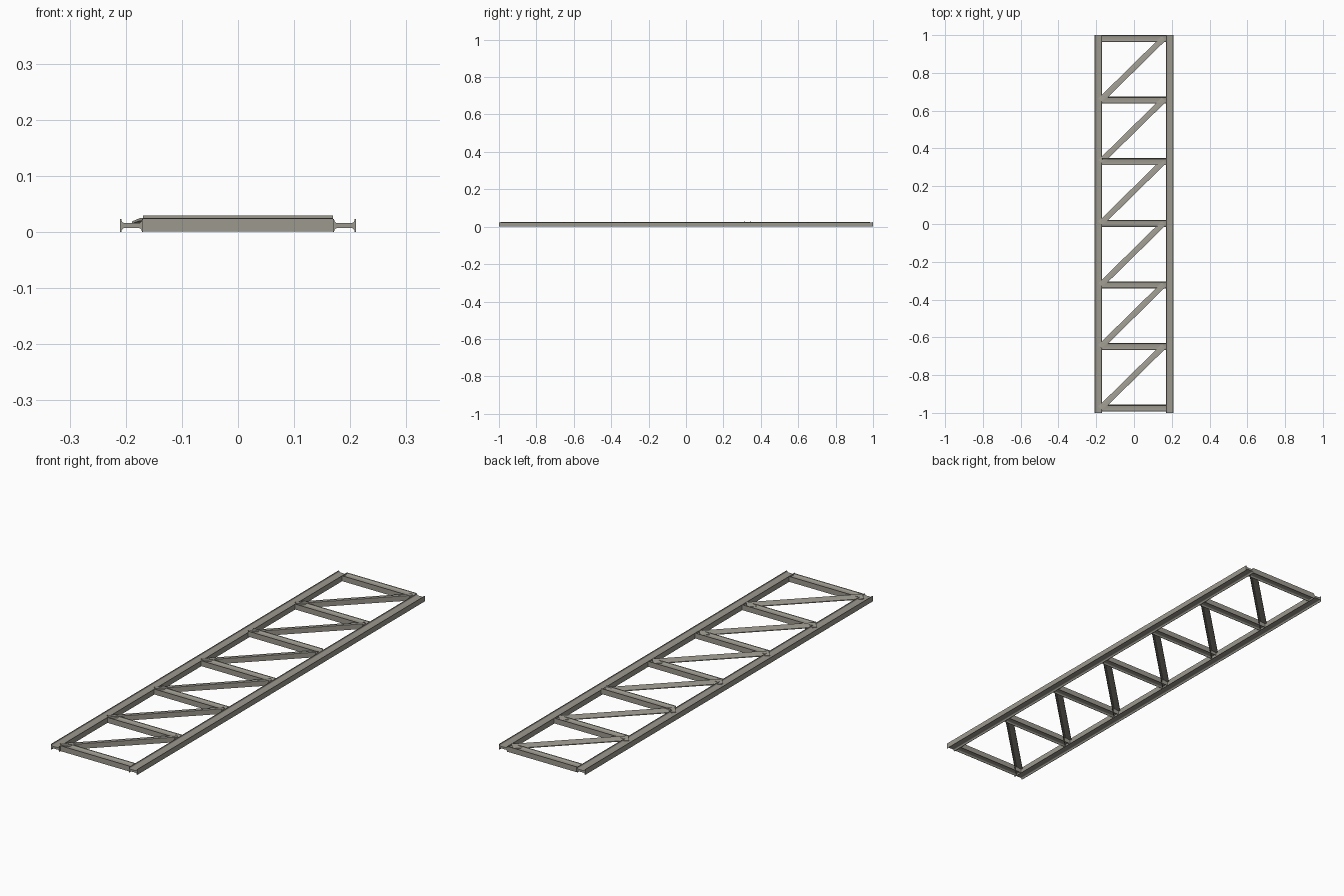
import bpy, bmesh, math
from mathutils import Vector

if "Cube" in bpy.data.objects:
    bpy.data.objects.remove(bpy.data.objects["Cube"])

steel = bpy.data.materials.new("weathered grey steel")
steel.diffuse_color = (0.33, 0.315, 0.27, 1)
steel.use_nodes = True
steel.node_tree.nodes["Principled BSDF"].inputs["Base Color"].default_value = steel.diffuse_color


def h_profile(hw, hh, flange, web, r):
    """H section lying on its side: upright flanges, horizontal filleted web."""
    xi, q = hw - flange, [(hw, hh), (hw - flange, hh)]
    for i in range(5):
        a = math.radians(90 * i / 4)
        q.append((xi - r + r * math.cos(a), web + r - r * math.sin(a)))
    left = [(-x, z) for x, z in reversed(q)]
    top = q + left
    return top + [(x, -z) for x, z in reversed(top)]


def extrude(name, profile, start, end):
    """Sweep a profile (side, up) straight from start to end."""
    start, end = Vector(start), Vector(end)
    d = (end - start).normalized()
    up = Vector((0, 0, 1))
    side = d.cross(up)
    bm = bmesh.new()
    a = [bm.verts.new(start + side * s + up * z) for s, z in profile]
    b = [bm.verts.new(end + side * s + up * z) for s, z in profile]
    n = len(profile)
    bm.faces.new(a)
    bm.faces.new(b[::-1])
    for i in range(n):
        j = (i + 1) % n
        bm.faces.new((a[i], b[i], b[j], a[j]))
    bmesh.ops.recalc_face_normals(bm, faces=bm.faces)
    me = bpy.data.meshes.new(name)
    bm.to_mesh(me)
    bm.free()
    me.materials.append(steel)
    ob = bpy.data.objects.new(name, me)
    bpy.context.collection.objects.link(ob)
    bpy.context.view_layer.objects.active = ob
    bpy.ops.object.select_all(action='DESELECT')
    ob.select_set(True)
    bpy.ops.object.shade_smooth_by_angle(angle=math.radians(35))
    return ob


# long side rails
rail = h_profile(0.0205, 0.0118, 0.0025, 0.0045, 0.0055)
for s, label in ((-1, "left"), (1, "right")):
    extrude(label + "_rail", rail, (s * 0.1895, -1, 0.0118), (s * 0.1895, 1, 0.0118))

# cross beams, one of them sitting slightly proud
cross = h_profile(0.0185, 0.0118, 0.0025, 0.0045, 0.0055)
ys = [-0.975 + 0.3262 * i for i in range(7)]
for i, y in enumerate(ys):
    z = 0.018 if i == 4 else 0.0128
    extrude("cross_beam_%d" % (i + 1), cross, (-0.169, y, z), (0.169, y, z))

# diagonal angle-iron braces: sloping top flange and a hanging leg
brace = [(-0.0155, 0.019), (0.005, 0.0252), (0.0155, 0.0252), (0.0155, 0.003),
         (0.0125, 0.003), (0.0125, 0.017), (0.009, 0.020), (0.004, 0.020),
         (-0.0155, 0.0155)]
for i in range(6):
    extrude("diagonal_brace_%d" % (i + 1), brace,
            (-0.178, ys[i] - 0.002, 0), (0.158, ys[i + 1] + 0.002, 0))
